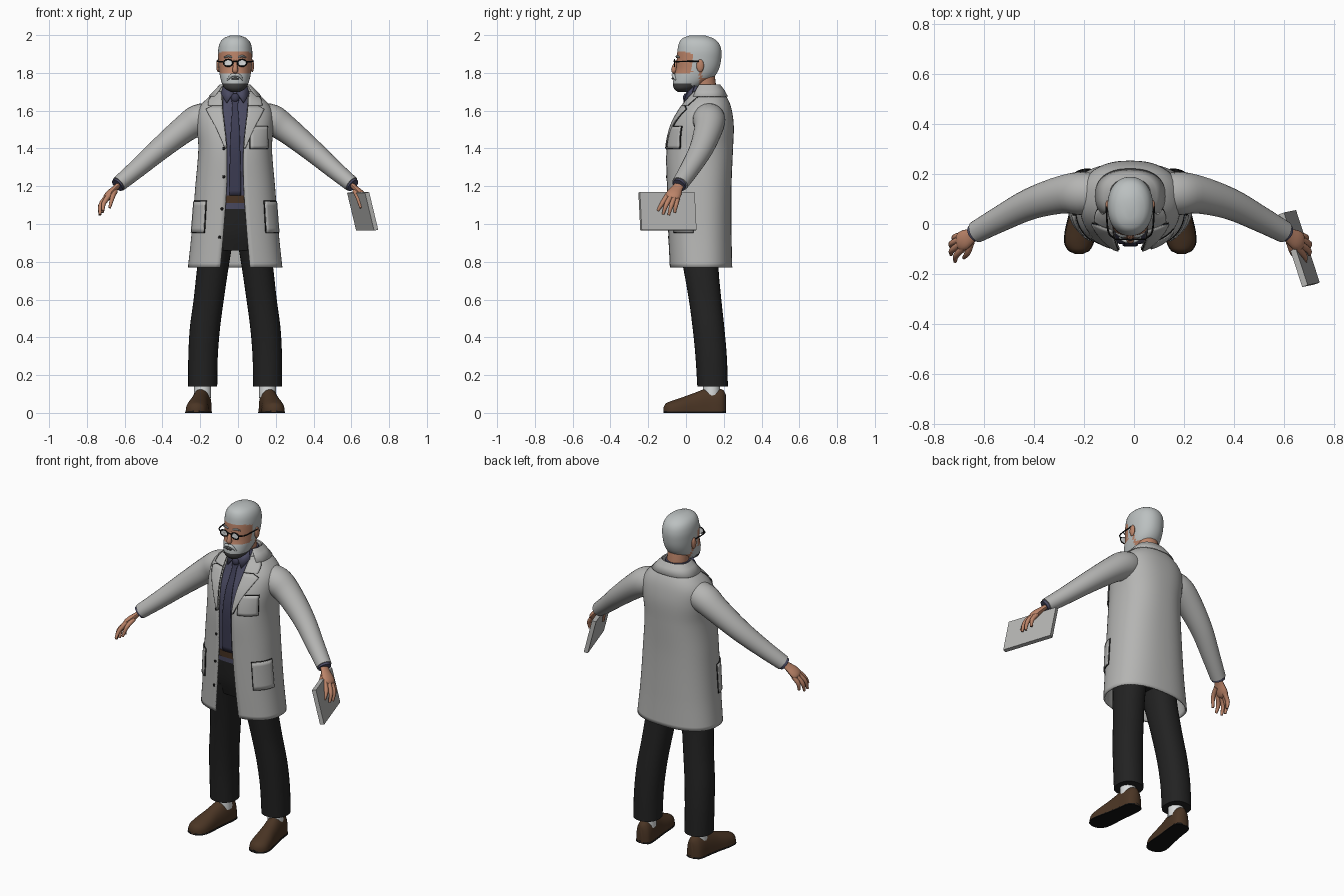
import bpy, bmesh, math
from mathutils import Vector

if "Cube" in bpy.data.objects:
    bpy.data.objects.remove(bpy.data.objects["Cube"])

X0 = -0.015   # body centre line
POWER = 2.4   # squareness of the cross-sections


def material(name, r, g, b):
    m = bpy.data.materials.new(name)
    m.use_nodes = True
    m.diffuse_color = (r, g, b, 1)
    m.node_tree.nodes["Principled BSDF"].inputs["Base Color"].default_value = (r, g, b, 1)
    return m


COAT_M = material("coat_grey", .46, .46, .45)
HAIR = material("hair_silver", .5, .53, .53)
SKIN = material("skin", .5, .23, .14)
SHIRT = material("shirt_blue", .068, .068, .12)
TIE = material("tie_blue", .045, .045, .085)
CLOTH = material("trouser_black", .016, .016, .016)
BROWN = material("leather_brown", .07, .036, .018)
BLACK = material("black", .006, .006, .006)
WHITE = material("lens_white", .7, .72, .72)
DARK = material("beard_dark", .06, .06, .06)


def grid(name, rows, mats, closed=True, caps=True, thick=0, rule=None):
    """Skin rows of points into one mesh; rule picks a material per face."""
    bm = bmesh.new()
    vs = [[bm.verts.new((p[0] + X0, p[1], p[2])) for p in row] for row in rows]
    n = len(rows[0])
    for a, b in zip(vs, vs[1:]):
        for i in range(n if closed else n - 1):
            j = (i + 1) % n
            bm.faces.new((a[i], a[j], b[j], b[i]))
    if closed and caps:
        bm.faces.new(vs[0])
        bm.faces.new(vs[-1])
    bmesh.ops.recalc_face_normals(bm, faces=bm.faces)
    mats = mats if isinstance(mats, list) else [mats]
    if rule:
        for f in bm.faces:
            f.material_index = rule(f.calc_center_median() - Vector((X0, 0, 0)))
    me = bpy.data.meshes.new(name)
    bm.to_mesh(me)
    bm.free()
    for m in mats:
        me.materials.append(m)
    ob = bpy.data.objects.new(name, me)
    bpy.context.collection.objects.link(ob)
    if thick:
        mod = ob.modifiers.new("thickness", "SOLIDIFY")
        mod.thickness, mod.offset = thick, 0
    return ob


def at(table, z):
    """Smooth interpolation of a table keyed by its first column."""
    def slope(i, c):
        a, b = table[max(i - 1, 0)], table[min(i + 1, len(table) - 1)]
        return (b[c] - a[c]) / (b[0] - a[0])
    k = max(i for i in range(len(table) - 1) if i == 0 or table[i][0] <= z)
    a, b = table[k], table[k + 1]
    h = b[0] - a[0]
    t = (z - a[0]) / h
    u = 1 - t
    return [a[c] * u * u * (1 + 2 * t) + b[c] * t * t * (1 + 2 * u)
            + h * t * u * (u * slope(k, c) - t * slope(k + 1, c)) for c in range(1, len(a))]


def surf(table, th, z, off=0.0, power=POWER):
    """Point on a body surface; angle 0 is the front, positive toward +x."""
    rx, yf, yb = at(table, z)[:3]
    s, c = math.sin(th), math.cos(th)
    e = 2 / power
    x = (rx + off) * math.copysign(abs(s) ** e, s)
    y = (yf + yb) / 2 - ((yb - yf) / 2 + off) * math.copysign(abs(c) ** e, c)
    return (x, y, z)


def angle(table, x, z):
    r = min(abs(x) / at(table, z)[0], 1)
    return math.copysign(math.asin(r ** (POWER / 2)), x)


def span(a, b, n):
    return [a + (b - a) * i / (n - 1) for i in range(n)]


def loft(name, table, mats, n=32, steps=24, power=POWER, rule=None, flip=1):
    rows = []
    for z in span(table[0][0], table[-1][0], steps):
        v = at(table, z)
        cx = v[3] * flip if len(v) > 3 else 0
        ring = [surf(table, math.tau * i / n, z, 0, power) for i in range(n)]
        rows.append([(p[0] + cx, p[1], p[2]) for p in ring])
    return grid(name, rows, mats, rule=rule)


def patch(name, table, z0, z1, edges, mat, off, steps=8, cols=8):
    """Thin sheet lying on a surface; edges(z) gives its two angles."""
    rows = [[surf(table, th, z, off) for th in span(*edges(z), cols)] for z in span(z0, z1, steps)]
    return grid(name, rows, mat, closed=False, thick=.004)


def tube(name, pts, mat, n=16, flat=1.0, steps=4):
    """Round tube through points (x, y, z, radius)."""
    tab = [(i, *p) for i, p in enumerate(pts)]
    path = [at(tab, t) for t in span(0, len(pts) - 1, (len(pts) - 1) * steps + 1)]
    rows = []
    for i, p in enumerate(path):
        d = Vector(path[min(i + 1, len(path) - 1)][:3]) - Vector(path[max(i - 1, 0)][:3])
        u = d.cross(Vector((0, 1, .01))).normalized()
        v = d.cross(u).normalized()
        rows.append([Vector(p[:3]) + p[3] * (math.cos(a) * u * flat + math.sin(a) * v)
                     for a in span(0, math.tau * (n - 1) / n, n)])
    return grid(name, rows, mat)


def ball(name, loc, size, mat, n=16):
    rows = [[(loc[0] + size[0] * math.sin(p) * math.cos(a), loc[1] + size[1] * math.sin(p) * math.sin(a),
              loc[2] + size[2] * math.cos(p)) for a in span(0, math.tau * (n - 1) / n, n)]
            for p in span(.05, math.pi - .05, 10)]
    return grid(name, rows, mat)


# Coat body: height, half width, front, back, half opening
COAT = [(.77, .245, -.085, .24, .078), (.95, .226, -.092, .236, .062), (1.2, .206, -.098, .236, .045),
        (1.4, .19, -.1, .244, .044), (1.52, .198, -.075, .248, .055), (1.6, .192, -.035, .238, .064),
        (1.65, .158, .0, .222, .066), (1.69, .108, .03, .198, .066), (1.73, .08, .05, .178, .066)]


def gap(z):
    return angle(COAT, at(COAT, z)[3], z)


grid("coat_body", [[surf(COAT, th, z) for th in span(gap(z), math.tau - gap(z), 57)]
                   for z in span(.77, 1.73, 44)], COAT_M, closed=False, thick=.01)
grid("coat_collar", [[surf(COAT, th, z, off) for th in span(.85, math.tau - .85, 41)]
                     for z, off in ((1.73, .0), (1.735, .006), (1.71, .012), (1.675, .012))],
     COAT_M, closed=False, thick=.005)

# Shirt, tie and belt
INNER = [(1.08, .17, -.07, .2), (1.2, .17, -.077, .2), (1.4, .165, -.08, .21), (1.52, .165, -.057, .21),
         (1.6, .15, -.02, .2), (1.65, .11, .0, .19), (1.69, .078, .018, .17), (1.73, .066, .03, .165)]
loft("shirt", INNER, SHIRT)
TIE_W = [(1.15, .03), (1.3, .028), (1.5, .022), (1.64, .014), (1.66, .02), (1.69, .022)]


def tie_edges(z):
    a = angle(INNER, at(TIE_W, z)[0], z)
    return -a, a


patch("tie", INNER, 1.15, 1.69, tie_edges, TIE, .006, 20, 6)
ball("tie_knot", (0, .0, 1.668), (.022, .016, .024), TIE)
PELVIS = [(.86, .14, -.03, .17), (.95, .165, -.055, .185), (1.1, .172, -.068, .19), (1.16, .172, -.072, .195)]
loft("trouser_top", PELVIS, CLOTH, steps=10)
loft("belt", [(1.11, .176, -.077, .2), (1.15, .176, -.08, .203)], BROWN, steps=2)

# Lapels, collar wings, pockets and buttons
LAPEL = [(1.4, .05), (1.5, .092), (1.59, .138), (1.612, .145), (1.625, .115)]
WING = [(1.628, .135), (1.66, .128), (1.7, .09)]
for s, side in ((1, "left"), (-1, "right")):
    for part, tab in (("lapel", LAPEL), ("collar_wing", WING)):
        for mat, extra, off in ((BLACK, .003, .005), (COAT_M, 0, .011)):
            patch(f"{side}_{part}" + ("_seam" if extra else ""), COAT, tab[0][0], tab[-1][0],
                  lambda z: (s * gap(z), s * angle(COAT, at(tab, z)[0] + extra, z)), mat, off, 14)
    for mat, e, off in ((BLACK, .02, .005), (COAT_M, 0, .01)):
        label = "_seam" if e else ""
        patch(f"{side}_hip_pocket{label}", COAT, .955 - e / 6, 1.12 + e / 6,
              lambda z: (s * (.72 - e), s * (1.42 + e)), mat, off)
    # Shirt collar points
    grid(f"{side}_shirt_collar", [[(s * .008, .004, 1.695), (s * .045, -.012, 1.64)],
                                  [(s * .06, .045, 1.735), (s * .075, .03, 1.69)]],
         SHIRT, closed=False, thick=.006)
for mat, e, off in ((BLACK, .003, .005), (COAT_M, 0, .01)):
    patch("chest_pocket" + ("_seam" if e else ""), COAT, 1.4 - e, 1.515 + e,
          lambda z: (angle(COAT, .078 - e, z), angle(COAT, .165 + e, z)), mat, off)
for z in (.93, 1.08, 1.25, 1.4):
    ball("coat_button", surf(COAT, -gap(z) - .07, z, .006), (.008, .005, .008), BLACK, 10)

# Arms, legs, shoes and hands
LEG = [(.14, .077, .06, .222, .172), (.3, .078, .05, .216, .17), (.45, .08, .035, .203, .16),
       (.6, .08, .015, .187, .14), (.77, .083, -.015, .172, .118), (.92, .085, -.045, .175, .095)]
SHOE = [(-.12, .012, .022, .205), (-.112, .034, .042, .205), (-.08, .055, .058, .205), (-.03, .059, .075, .2),
        (.04, .053, .1, .19), (.12, .05, .128, .178), (.18, .047, .124, .172), (.205, .034, .11, .17),
        (.212, .014, .09, .17)]
FINGERS = {"index": ((.665, -.095, 1.155), (.695, -.125, 1.11), (.7, -.15, 1.07)),
           "middle": ((.68, -.08, 1.145), (.712, -.105, 1.1), (.716, -.122, 1.05)),
           "ring": ((.682, -.062, 1.14), (.714, -.078, 1.095), (.716, -.092, 1.047)),
           "little": ((.675, -.045, 1.14), (.702, -.053, 1.1), (.702, -.06, 1.06)),
           "thumb": ((.635, -.07, 1.175), (.65, -.115, 1.14), (.665, -.135, 1.085))}
for s, side in ((1, "left"), (-1, "right")):
    tube(f"{side}_sleeve", [(s * x, y, z, r) for x, y, z, r in (
        (.1, .12, 1.575, .07), (.19, .122, 1.553, .086), (.27, .118, 1.502, .076), (.4, .08, 1.396, .063),
        (.52, .02, 1.292, .052), (.616, -.032, 1.212, .044))], COAT_M, 24, .95)
    tube(f"{side}_shirt_cuff", [(s * .59, -.015, 1.235, .036), (s * .624, -.038, 1.204, .037)], SHIRT, 20)
    tube(f"{side}_palm", [(s * x, y, z, r) for x, y, z, r in (
        (.61, -.03, 1.215, .026), (.635, -.047, 1.19, .03), (.662, -.063, 1.162, .04),
        (.68, -.072, 1.142, .037), (.69, -.076, 1.13, .018))], SKIN, 16, .5)
    for finger, joints in FINGERS.items():
        tube(f"{side}_{finger}", [(s * x, y, z, r) for (x, y, z), r in zip(joints, (.014, .012, .007))], SKIN, 10)
    loft(f"{side}_trouser_leg", LEG, CLOTH, 28, 20, 2.2, flip=s)
    tube(f"{side}_sock", [(s * .172, .135, .08, .045), (s * .172, .137, .2, .045)], WHITE)
    for part, mat, grow, low in (("shoe", BROWN, 0, 1), ("shoe_sole", BLACK, .003, 0)):
        rows = []
        for y in span(-.12, .212, 30):
            w, h, cx = at(SHOE, y)
            h = h if low else .018
            rows.append([(s * cx + (w + grow) * math.cos(a), y, .004 * low + h * math.sin(a) ** .7)
                         for a in span(0, math.pi - .001, 17)])
        grid(f"{side}_{part}", rows, mat)

# Head with hair and beard assigned by region
HEAD = [(1.7, .025, -.045, .01), (1.715, .052, -.062, .05), (1.74, .068, -.069, .1), (1.78, .08, -.064, .15),
        (1.82, .086, -.053, .174), (1.87, .09, -.049, .186), (1.92, .09, -.045, .187), (1.96, .08, -.036, .172),
        (1.985, .058, -.016, .14), (1.998, .025, .02, .1)]


def head_zone(p):
    if p.z > 1.91 - .12 * max(p.y, 0) or (p.y > .085 and p.z > 1.775) or (p.y > .03 and p.z > 1.81):
        return 1
    if p.z < 1.795 + .25 * max(p.y, 0) and p.y < .07:
        return 2 if p.z < 1.745 and p.y < .03 else 1
    return 0


loft("head", HEAD, [SKIN, HAIR, DARK], 48, 50, 2.15, head_zone)
tube("neck", [(0, .11, 1.62, .058), (0, .1, 1.72, .06), (0, .09, 1.8, .06)], SKIN, 24)
tube("nose", [(0, -.045, 1.865, .009), (0, -.06, 1.835, .012), (0, -.063, 1.812, .015), (0, -.055, 1.803, .008)], SKIN)
tube("mouth", [(-.02, -.068, 1.768, .003), (0, -.071, 1.77, .006), (.02, -.068, 1.768, .003)], DARK, 10)
for s, side in ((1, "left"), (-1, "right")):
    ball(f"{side}_ear", (s * .09, .075, 1.838), (.01, .02, .034), SKIN)
    tube(f"{side}_moustache", [(0, -.067, 1.79, .008), (s * .02, -.066, 1.786, .009), (s * .042, -.055, 1.762, .004)], HAIR, 10)
    tube(f"{side}_eyebrow", [(s * .016, -.05, 1.883, .004), (s * .036, -.048, 1.889, .006),
                             (s * .058, -.036, 1.882, .003)], HAIR, 8)
    # Spectacles
    ring = [(math.cos(a), math.sin(a)) for a in span(0, math.tau, 25)]
    lens = [[(s * .037 + r * .026 * c, -.06 + .003 * (r < .9), 1.853 + r * .02 * d) for c, d in ring[:-1]]
            for r in (.02, .8, .95)]
    grid(f"{side}_lens", lens, WHITE, caps=False)
    rim = [[(s * .037 + (.0245 + .0035 * u) * c, -.06 + .0035 * v, 1.853 + (.0185 + .0035 * u) * d)
            for u, v in ring[:-1:4]] for c, d in ring]
    grid(f"{side}_rim", rim, BLACK, caps=False)
    tube(f"{side}_temple_arm", [(s * .062, -.058, 1.858, .0035), (s * .088, -.03, 1.86, .0035),
                                (s * .096, .07, 1.862, .0035)], BLACK, 8)
tube("bridge", [(-.013, -.06, 1.858, .003), (0, -.064, 1.862, .003), (.013, -.06, 1.858, .003)], BLACK, 8)

# Clipboard held in the left hand
wide, down, thin = Vector((.095, -.29, 0)), Vector((.048, .01, -.2)), Vector((.011, .004, .002))
mid = Vector((.675, -.098, 1.067))
grid("clipboard", [[mid + k * thin + a * wide / 2 + b * down / 2
                    for a, b in ((-1, -1), (1, -1), (1, 1), (-1, 1))] for k in (-1, 1)], COAT_M)

# Smooth shading with sharp edges kept
for ob in bpy.context.collection.objects:
    ob.select_set(ob.type == "MESH")
    if ob.type == "MESH":
        bpy.context.view_layer.objects.active = ob
bpy.ops.object.shade_smooth_by_angle(angle=math.radians(40))
